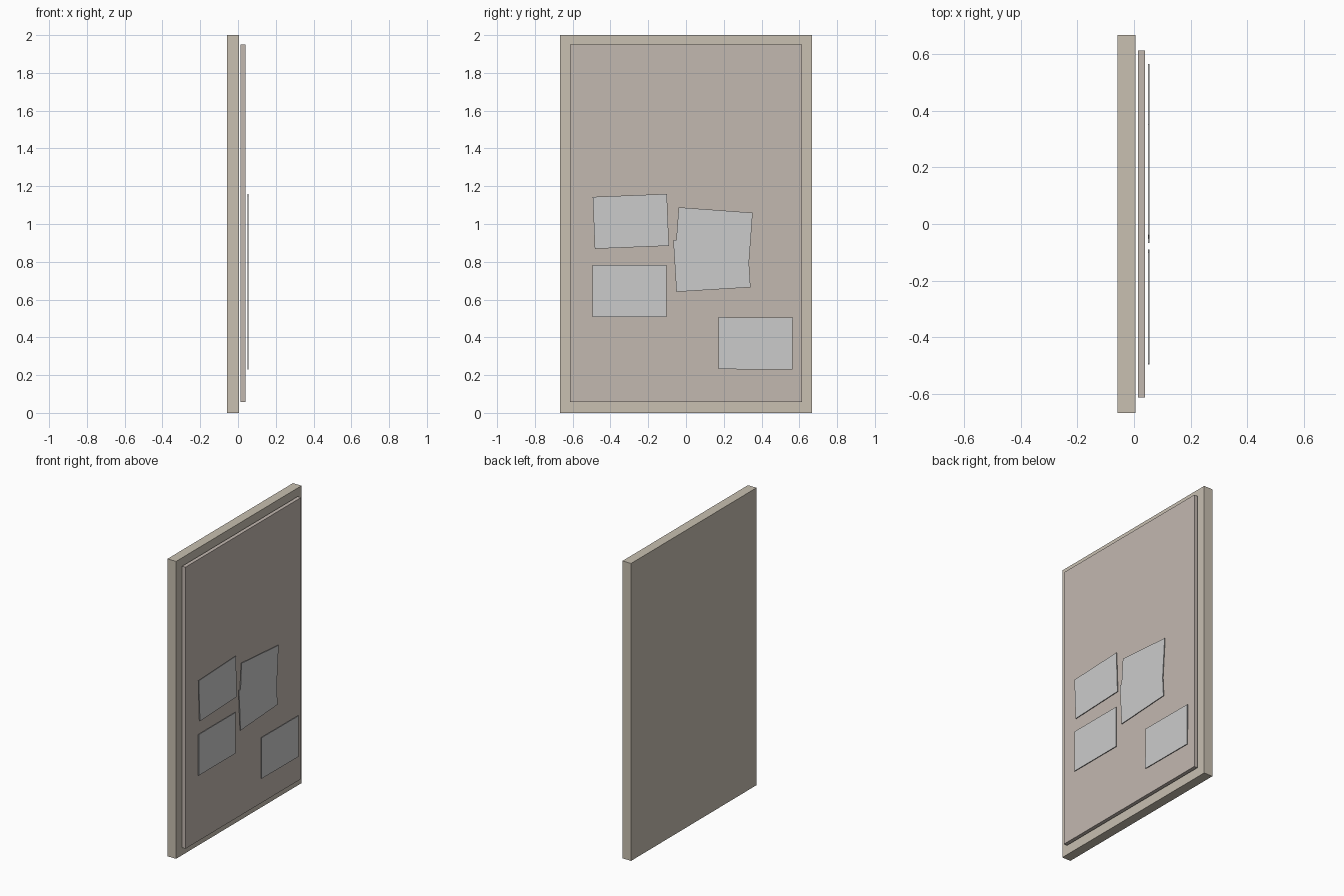
import bpy
from math import radians

if "Cube" in bpy.data.objects:
    bpy.data.objects.remove(bpy.data.objects["Cube"])


def material(name, rgb):
    m = bpy.data.materials.new(name)
    m.diffuse_color = (*rgb, 1)
    m.use_nodes = True
    m.node_tree.nodes["Principled BSDF"].inputs["Base Color"].default_value = m.diffuse_color
    return m


def slab(name, x0, x1, y, z, width, height, tilt=0, mat=None):
    """Upright box facing +x, turned in its own plane by tilt degrees."""
    bpy.ops.mesh.primitive_cube_add(size=1, location=((x0 + x1) / 2, y, z))
    ob = bpy.context.object
    ob.name = name
    ob.scale = (x1 - x0, width, height)
    ob.rotation_euler.x = radians(tilt)
    if mat:
        ob.data.materials.append(mat)
    return ob


wood = material("wood", (0.58, 0.525, 0.44))
cork = material("cork", (0.545, 0.48, 0.435))

# Backing board and the pin panel floating just in front of it
slab("backing_board", -0.058, 0.006, 0, 1.0, 1.333, 2.0, mat=wood)
slab("pin_panel", 0.014, 0.039, 0, 1.003, 1.226, 1.893, mat=cork)

# Pinned sheets: y, z, tilt
sheets = [
    (-0.292, 1.014, 2.3),
    (-0.299, 0.645, 0),
    (0.147, 0.937, -4.2),
    (0.137, 0.790, 3.5),
    (0.368, 0.368, -0.3),
]
for i, (y, z, tilt) in enumerate(sheets, 1):
    slab(f"paper_sheet_{i}", 0.050, 0.055, y, z, 0.393, 0.275, tilt)
